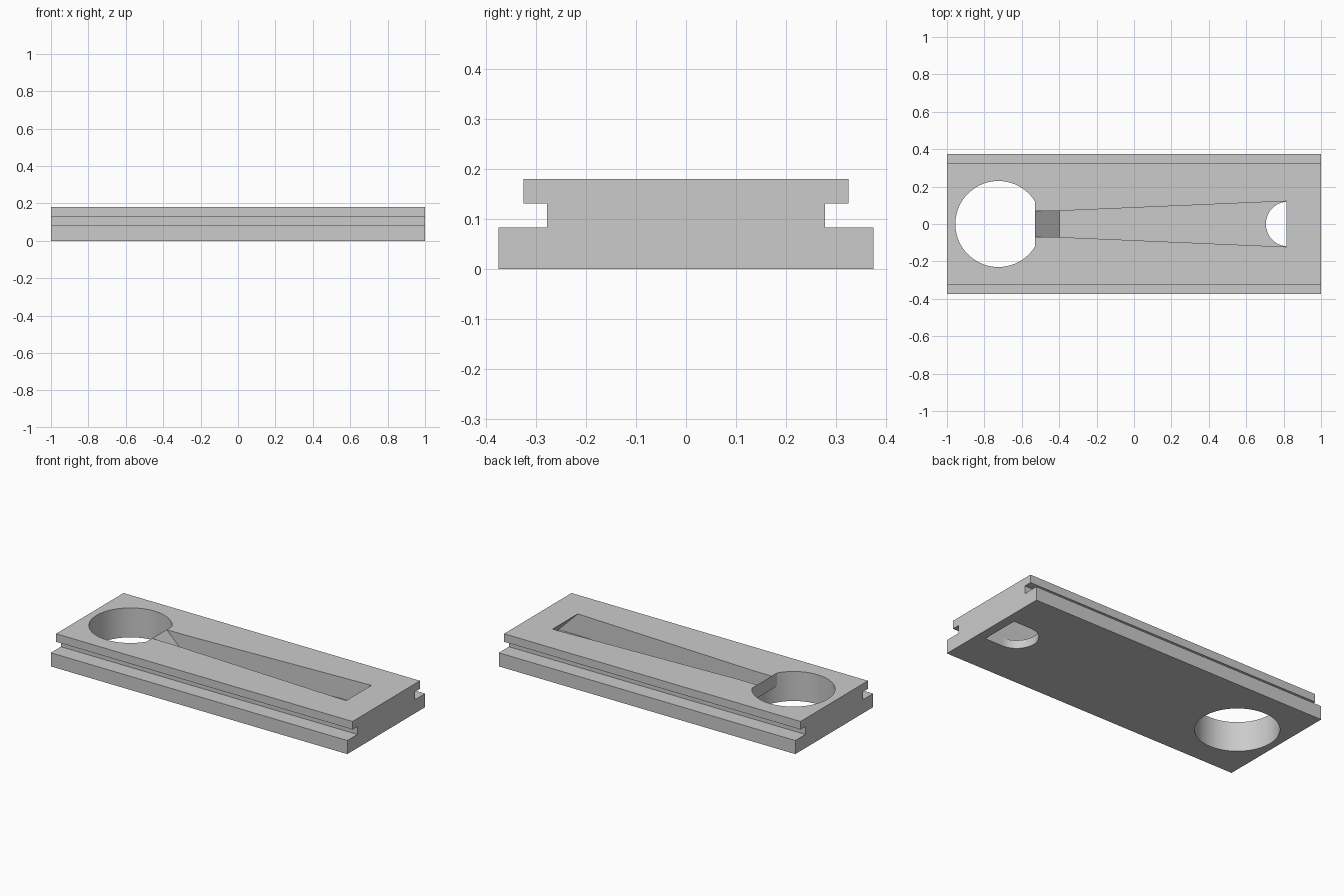
import bpy, bmesh, math

old = bpy.data.objects.get("Cube")
if old:
    bpy.data.objects.remove(old, do_unlink=True)

grey = bpy.data.materials.new("light_grey")
grey.use_nodes = True
colour = (0.6, 0.6, 0.6, 1)
grey.diffuse_color = colour
grey.node_tree.nodes["Principled BSDF"].inputs["Base Color"].default_value = colour


def prism(name, outline, low, high, axis="z"):
    """Extrude a closed 2D outline along one axis."""
    place = {
        "x": lambda a, b, t: (t, a, b),
        "y": lambda a, b, t: (a, t, b),
        "z": lambda a, b, t: (a, b, t),
    }[axis]
    bm = bmesh.new()
    rings = [[bm.verts.new(place(a, b, t)) for a, b in outline] for t in (low, high)]
    bm.faces.new(rings[0])
    bm.faces.new(rings[1])
    count = len(outline)
    for i in range(count):
        j = (i + 1) % count
        bm.faces.new((rings[0][i], rings[0][j], rings[1][j], rings[1][i]))
    bmesh.ops.recalc_face_normals(bm, faces=bm.faces)
    mesh = bpy.data.meshes.new(name)
    bm.to_mesh(mesh)
    bm.free()
    mesh.materials.append(grey)
    obj = bpy.data.objects.new(name, mesh)
    bpy.context.collection.objects.link(obj)
    return obj


def combine(target, tool, operation="DIFFERENCE"):
    """Apply a boolean and remove the tool."""
    tool.hide_render = True
    mod = target.modifiers.new("cut", "BOOLEAN")
    mod.operation = operation
    mod.solver = "EXACT"
    mod.object = tool
    bpy.context.view_layer.objects.active = target
    bpy.ops.object.modifier_apply(modifier=mod.name)
    bpy.data.objects.remove(tool, do_unlink=True)


def arc(cx, radius, start, end, steps):
    return [(cx + radius * math.cos(start + (end - start) * i / steps),
             radius * math.sin(start + (end - start) * i / steps))
            for i in range(steps + 1)]


# Plate with a slot along each long side
half = [(0.375, 0), (0.375, 0.083), (0.278, 0.083),
        (0.278, 0.131), (0.325, 0.131), (0.325, 0.18)]
plate = prism("slotted_plate", half + [(-y, z) for y, z in reversed(half)], -1, 1, "x")

# Round hole, flattened on one side near the top
hole_x, hole_r, flat_x = -0.725, 0.23, -0.53
chord = math.acos((flat_x - hole_x) / hole_r)
combine(plate, prism("round_hole", arc(hole_x, hole_r, chord, 2 * math.pi - chord, 60), -0.1, 0.3))
undercut = arc(hole_x, hole_r, -chord, chord, 14) + [(-0.6, 0.1), (-0.6, -0.1)]
combine(plate, prism("hole_undercut", undercut, -0.1, 0.10))

# Widening groove with parallel sloped ends
groove = prism("groove", [(-0.57, 0.22), (-0.398, 0.05), (0.945, 0.05), (0.775, 0.22)], -0.5, 0.5, "y")
plan = [(-0.7, 0.07), (-0.4, 0.07), (0.815, 0.122), (1.1, 0.122)]
combine(groove, prism("groove_plan", plan + [(x, -y) for x, y in reversed(plan)], -0.2, 0.5), "INTERSECT")
combine(plate, groove)

# Round-ended outlet through the groove floor
outlet = arc(0.825, 0.12, math.pi / 2, 3 * math.pi / 2, 32) + [(0.944, -0.12), (0.944, 0.12)]
combine(plate, prism("outlet", outlet, -0.1, 0.051))

# Smooth curved walls, crisp edges
bpy.ops.object.select_all(action="DESELECT")
plate.select_set(True)
bpy.context.view_layer.objects.active = plate
bpy.ops.object.shade_smooth_by_angle(angle=math.radians(25))
